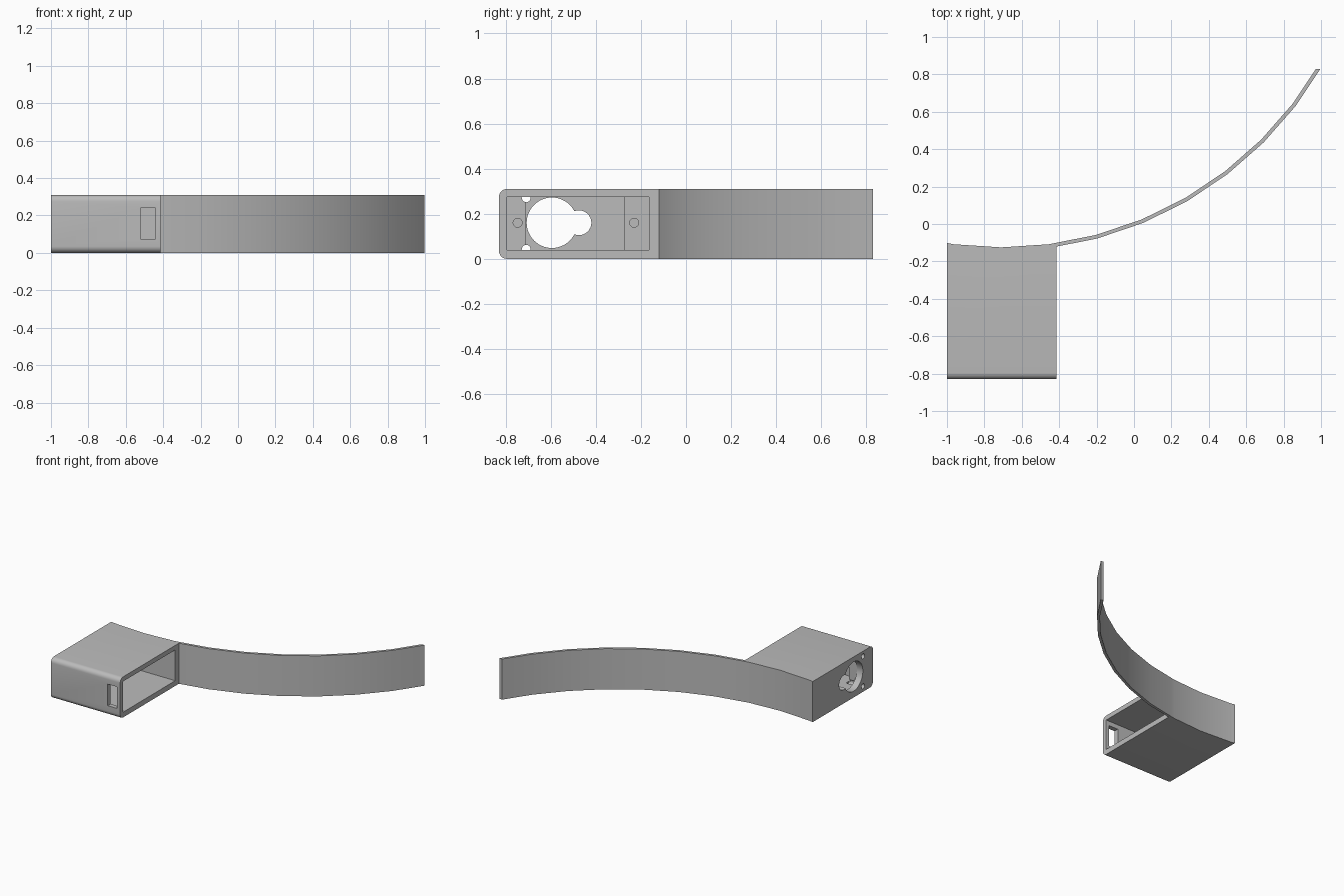
import bpy, bmesh, math
from mathutils import Matrix, Vector

cube = bpy.data.objects.get("Cube")
if cube:
    bpy.data.objects.remove(cube, do_unlink=True)

H = 0.31                      # overall height
LEFT, RIGHT = -1.0, -0.415    # housing ends
FRONT = -0.83
CX, CY = -0.71, 1.84          # centre of the strap's arc
R_IN, R_OUT = 1.965, 1.985
STEP = 7.5

grey = bpy.data.materials.new("plain grey")
grey.use_nodes = True
grey.diffuse_color = (0.5, 0.5, 0.5, 1)
grey.node_tree.nodes["Principled BSDF"].inputs["Base Color"].default_value = (0.5, 0.5, 0.5, 1)


def add_object(name, bm):
    bmesh.ops.recalc_face_normals(bm, faces=bm.faces[:])
    mesh = bpy.data.meshes.new(name)
    bm.to_mesh(mesh)
    bm.free()
    obj = bpy.data.objects.new(name, mesh)
    mesh.materials.append(grey)
    bpy.context.collection.objects.link(obj)
    return obj


def activate(obj):
    bpy.ops.object.select_all(action='DESELECT')
    obj.select_set(True)
    bpy.context.view_layer.objects.active = obj


def extrude_outline(points):
    bm = bmesh.new()
    face = bm.faces.new([bm.verts.new((x, y, 0)) for x, y in points])
    new = bmesh.ops.extrude_face_region(bm, geom=[face])["geom"]
    bmesh.ops.translate(bm, vec=(0, 0, H),
                        verts=[v for v in new if isinstance(v, bmesh.types.BMVert)])
    return bm


def on_arc(radius, degrees):
    a = math.radians(degrees)
    return Vector((CX + radius * math.sin(a), CY - radius * math.cos(a)))


def at_x(radius, x, step):
    # point at x on the facet that starts at the given step
    p, q = on_arc(radius, step * STEP), on_arc(radius, (step + 1) * STEP)
    return p.lerp(q, (x - p.x) / (q.x - p.x))


def at_y(radius, y, step):
    p, q = on_arc(radius, step * STEP), on_arc(radius, (step + 1) * STEP)
    return p.lerp(q, (y - p.y) / (q.y - p.y))


def cut(target, bm):
    cutter = add_object("cutter", bm)
    cutter.hide_render = True
    mod = target.modifiers.new("cut", 'BOOLEAN')
    mod.operation = 'DIFFERENCE'
    mod.solver = 'EXACT'
    mod.object = cutter
    activate(target)
    bpy.ops.object.modifier_apply(modifier=mod.name)
    bpy.data.objects.remove(cutter, do_unlink=True)


def cut_box(target, x0, x1, y0, y1, z0, z1):
    bm = bmesh.new()
    bmesh.ops.create_cube(bm, size=1, matrix=Matrix.Translation(
        ((x0 + x1) / 2, (y0 + y1) / 2, (z0 + z1) / 2)) @ Matrix.Diagonal((x1 - x0, y1 - y0, z1 - z0, 1)))
    cut(target, bm)


def cut_hole(target, y, z, radius, x0, x1, sides):
    bm = bmesh.new()
    bmesh.ops.create_cone(bm, cap_ends=True, segments=sides, radius1=radius, radius2=radius,
                          depth=x1 - x0, matrix=Matrix.Translation(((x0 + x1) / 2, y, z))
                          @ Matrix.Rotation(math.pi / 2, 4, 'Y'))
    cut(target, bm)


# Housing: curved back, rounded long front edges
back = [at_x(R_IN, RIGHT, 1)] + [on_arc(R_IN, s * STEP) for s in (1, 0, -1)] + [at_x(R_IN, LEFT, -2)]
bm = extrude_outline([(LEFT, FRONT), (RIGHT, FRONT)] + [tuple(p) for p in back])
front_edges = [e for e in bm.edges
               if all(abs(v.co.y - FRONT) < 1e-4 for v in e.verts)
               and abs(e.verts[0].co.z - e.verts[1].co.z) < 1e-4]
bmesh.ops.bevel(bm, geom=front_edges, offset=0.035, segments=6, profile=0.5, affect='EDGES')
housing = add_object("housing", bm)

# Cavity open on one end, with a deeper centre between two mounting pads
cut_box(housing, -0.88, -0.3, -0.795, -0.165, 0.04, 0.275)
cut_box(housing, -0.95, -0.8, -0.71, -0.275, 0.04, 0.275)

# Keyhole through the end wall
cut_hole(housing, -0.595, 0.16, 0.112, -1.1, -0.85, 48)
cut_hole(housing, -0.475, 0.16, 0.055, -1.1, -0.85, 32)

# Small corner holes and blind pilot holes in the pads
for z in (0.042, 0.271):
    cut_hole(housing, -0.709, z, 0.02, -1.1, -0.87, 20)
for y in (-0.747, -0.23):
    cut_hole(housing, y, 0.16, 0.02, -0.96, -0.8, 20)

# Slot in the front wall
cut_box(housing, -0.52, -0.44, -0.9, -0.75, 0.075, 0.24)

# Curved strap running on from the back of the housing
END_Y = 0.83
steps = range(2, 8)
inner = [at_x(R_IN, RIGHT, 1)] + [on_arc(R_IN, s * STEP) for s in steps] + [at_y(R_IN, END_Y, 7)]
outer = [at_x(R_OUT, RIGHT, 1)] + [on_arc(R_OUT, s * STEP) for s in steps] + [at_y(R_OUT, END_Y, 7)]
strap = add_object("strap", extrude_outline([tuple(p) for p in outer + inner[::-1]]))

for obj in (housing, strap):
    activate(obj)
    bpy.ops.object.shade_smooth_by_angle(angle=math.radians(30))
